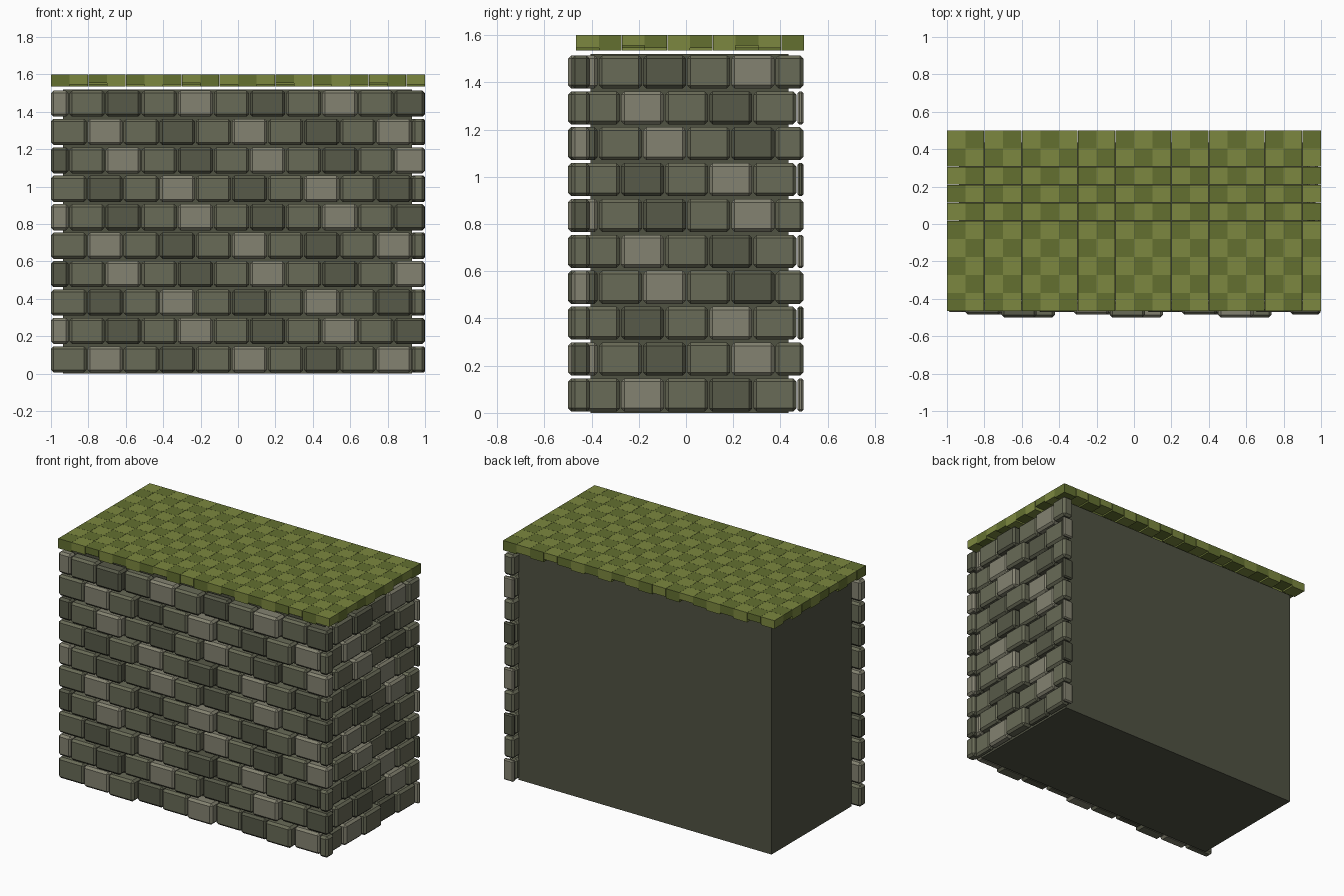
import bpy, bmesh
from mathutils import Vector

if "Cube" in bpy.data.objects:
    bpy.data.objects.remove(bpy.data.objects["Cube"])


def material(name, rgb):
    m = bpy.data.materials.new(name)
    m.diffuse_color = (*rgb, 1)
    m.use_nodes = True
    m.node_tree.nodes["Principled BSDF"].inputs["Base Color"].default_value = m.diffuse_color
    return m


STONE = [material("stone_mid", (0.14, 0.145, 0.095)),
         material("stone_light", (0.23, 0.225, 0.165)),
         material("stone_dark", (0.095, 0.1, 0.065))]
GRASS = [material("grass_dark", (0.125, 0.16, 0.03)),
         material("grass_light", (0.2, 0.245, 0.05))]
CORE = material("core_stone", (0.08, 0.085, 0.055))


def add_box(bm, lo, hi, mat=0, bevel=0.0):
    """Append a box, optionally chamfered, to bm."""
    part = bmesh.new()
    bmesh.ops.create_cube(part, size=1)
    lo, hi = Vector(lo), Vector(hi)
    for v in part.verts:
        v.co = Vector((v.co[k] + 0.5) * (hi[k] - lo[k]) + lo[k] for k in range(3))
    if bevel:
        width = min(bevel, min(hi - lo) * 0.3)
        bmesh.ops.bevel(part, geom=part.edges[:], offset=width,
                        segments=1, affect='EDGES', profile=0.5)
    for f in part.faces:
        f.material_index = mat
    tmp = bpy.data.meshes.new("tmp")
    part.to_mesh(tmp)
    part.free()
    bm.from_mesh(tmp)
    bpy.data.meshes.remove(tmp)


def finish(bm, name, mats):
    me = bpy.data.meshes.new(name)
    bm.to_mesh(me)
    bm.free()
    for m in mats:
        me.materials.append(m)
    bpy.context.collection.objects.link(bpy.data.objects.new(name, me))


ROWS, ROW_H, GAP = 10, 0.152, 0.005


def brick_wall(name, start, end, pitch, place):
    """Running-bond courses; place(a, b, depth) gives the plan corners."""
    bm = bmesh.new()
    for row in range(ROWS):
        a, i = start, 0
        while a < end - 0.01:
            b = a + pitch * (0.5 if row % 2 and i == 0 else 1)
            b_cut = min(b, end)
            tone = {1: 1, 3: 2}.get((i + row) % 4, 0)
            (x0, y0), (x1, y1) = place(a + (GAP / 2 if i else 0), b_cut - GAP / 2,
                                       0.015 * (i % 3))
            add_box(bm, (x0, y0, row * ROW_H + 0.006),
                    (x1, y1, (row + 1) * ROW_H - 0.006), tone, 0.014)
            a, i = b, i + 1
    finish(bm, name, STONE)


# Plain inner block
bm = bmesh.new()
add_box(bm, (-0.935, -0.405, 0), (0.93, 0.435, 1.52))
finish(bm, "wall_core", [CORE])

# Brick facing on the front and right sides
brick_wall("front_bricks", -1.0, 1.0, 0.193,
           lambda a, b, d: ((a, -0.47 - d), (b, -0.41 + 0.002)))
brick_wall("right_bricks", -0.465, 0.5, 0.187,
           lambda a, b, d: ((0.925, a), (0.97 + d, b)))

# Grass slab of checkered tiles with an uneven underside
bm = bmesh.new()
NX, NY = 20, 10
dx, dy = 2.0 / NX, 0.965 / NY
for i in range(NX):
    for j in range(NY):
        x, y = -1 + i * dx, -0.465 + j * dy
        bottom = 1.535 + 0.01 * ((i * 2 + j * 3) % 5 // 2)
        add_box(bm, (x, y, bottom), (x + dx - 0.001, y + dy - 0.001, 1.6), (i + j) % 2)
finish(bm, "grass_top", GRASS)
